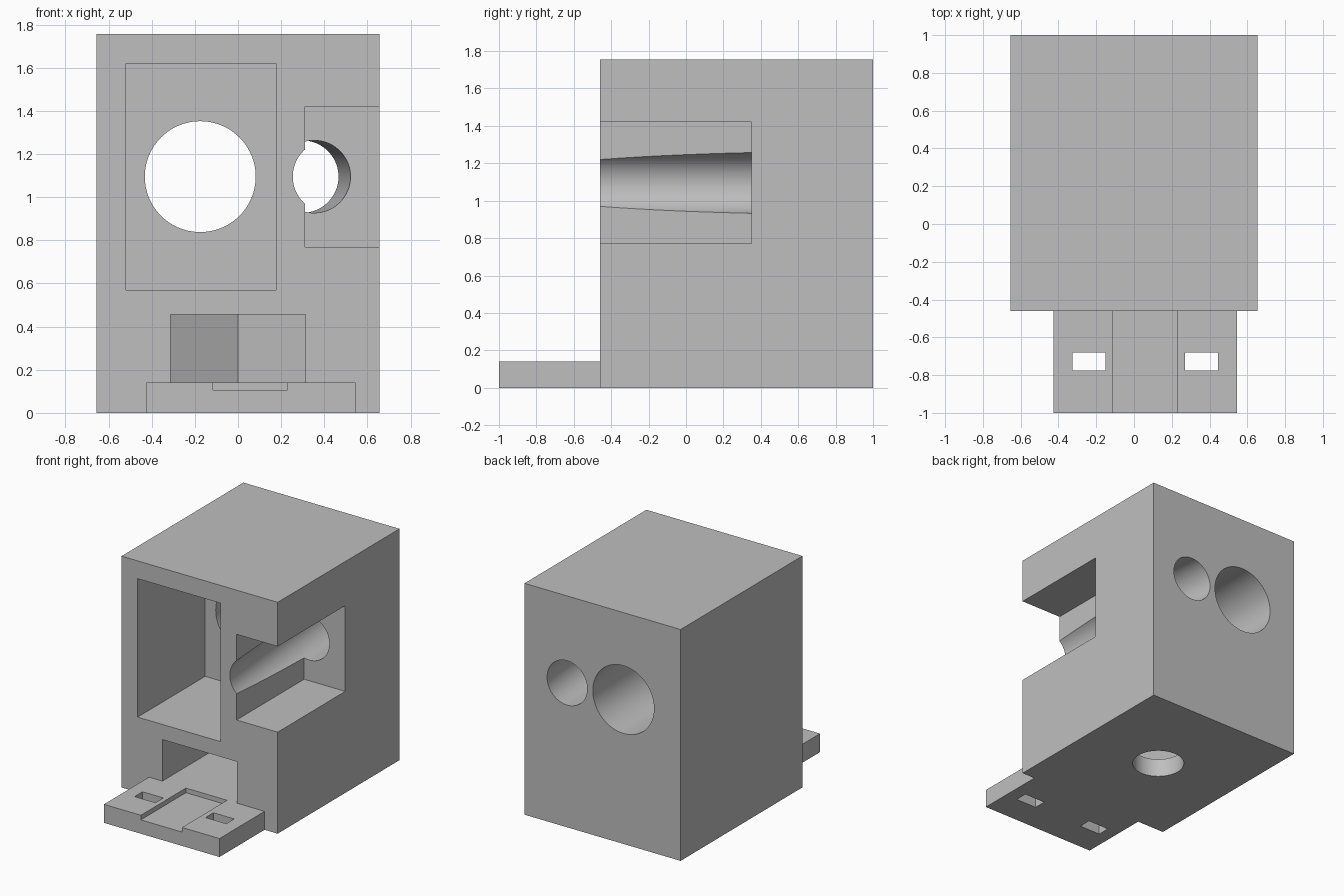
import bpy
import bmesh
import math
from mathutils import Matrix, Vector

default = bpy.data.objects.get("Cube")
if default:
    bpy.data.objects.remove(default, do_unlink=True)

grey = bpy.data.materials.new("plain grey")
grey.use_nodes = True
colour = (0.52, 0.52, 0.52, 1)
grey.diffuse_color = colour
grey.node_tree.nodes["Principled BSDF"].inputs["Base Color"].default_value = colour


def add_object(name, bm):
    bmesh.ops.recalc_face_normals(bm, faces=bm.faces)
    mesh = bpy.data.meshes.new(name)
    bm.to_mesh(mesh)
    bm.free()
    mesh.materials.append(grey)
    obj = bpy.data.objects.new(name, mesh)
    bpy.context.collection.objects.link(obj)
    return obj


def prism(name, outline, z0, z1):
    """Extrude an outline in the ground plane from z0 to z1."""
    bm = bmesh.new()
    face = bm.faces.new([bm.verts.new((x, y, z0)) for x, y in outline])
    top = bmesh.ops.extrude_face_region(bm, geom=[face])["geom"]
    verts = [g for g in top if isinstance(g, bmesh.types.BMVert)]
    bmesh.ops.translate(bm, verts=verts, vec=(0, 0, z1 - z0))
    return add_object(name, bm)


def box(name, x0, x1, y0, y1, z0, z1):
    return prism(name, [(x0, y0), (x1, y0), (x1, y1), (x0, y1)], z0, z1)


def rod(name, start, end, radius):
    """Cylinder running between two points."""
    start, end = Vector(start), Vector(end)
    axis = end - start
    turn = axis.to_track_quat("Z", "Y").to_matrix().to_4x4()
    bm = bmesh.new()
    bmesh.ops.create_cone(bm, cap_ends=True, segments=96, radius1=radius,
                          radius2=radius, depth=axis.length,
                          matrix=Matrix.Translation((start + end) / 2) @ turn)
    return add_object(name, bm)


def carve(obj, cutters):
    """Subtract each cutter, then tidy it away."""
    bpy.ops.object.select_all(action="DESELECT")
    bpy.context.view_layer.objects.active = obj
    obj.select_set(True)
    for cutter in cutters:
        cutter.hide_render = True
        mod = obj.modifiers.new("cut", "BOOLEAN")
        mod.operation = "DIFFERENCE"
        mod.solver = "EXACT"
        mod.object = cutter
        bpy.ops.object.modifier_apply(modifier=mod.name)
        bpy.data.objects.remove(cutter, do_unlink=True)
    bpy.ops.object.shade_smooth_by_angle(angle=math.radians(25))


FRONT, BACK, POCKET_BACK = -0.46, 1.0, 0.35
AXIS_Z = 1.095

# Main housing block
housing = box("housing", -0.655, 0.655, FRONT, BACK, 0, 1.755)

# Nut slot with a pointed hexagonal end, over a bolt hole in the base
half, bolt_y = 0.3125, 0.27
shoulder = bolt_y + half * math.tan(math.pi / 6)
tip = bolt_y + half / math.cos(math.pi / 6)
slot_outline = [(-half, -0.6), (half, -0.6), (half, shoulder), (0, tip), (-half, shoulder)]

# Tilted small bore, extended past both ends of the housing
lean = math.tan(math.radians(4.9))


def bore_point(y):
    return (0.353 - lean * (y - POCKET_BACK), y, AXIS_Z)


carve(housing, [
    box("large_pocket_cutter", -0.52, 0.175, -0.6, POCKET_BACK, 0.57, 1.62),
    box("side_pocket_cutter", 0.31, 0.8, -0.6, POCKET_BACK, 0.77, 1.42),
    rod("large_bore_cutter", (-0.175, 0.2, AXIS_Z), (-0.175, 1.2, AXIS_Z), 0.257),
    rod("small_bore_cutter", bore_point(-0.7), bore_point(1.2), 0.168),
    prism("nut_slot_cutter", slot_outline, 0.14, 0.455),
    rod("bolt_hole_cutter", (0, bolt_y, -0.1), (0, bolt_y, 0.25), 0.183),
])

# Mounting tab with a shallow channel and two strap slots
tab = box("mounting_tab", -0.425, 0.545, -1, FRONT, 0, 0.14)
carve(tab, [box("channel_cutter", -0.115, 0.23, -1.1, FRONT + 0.1, 0.105, 0.3)] + [
    box("strap_slot_cutter", x, x + 0.175, -0.775, -0.68, -0.1, 0.3)
    for x in (-0.325, 0.27)
])
